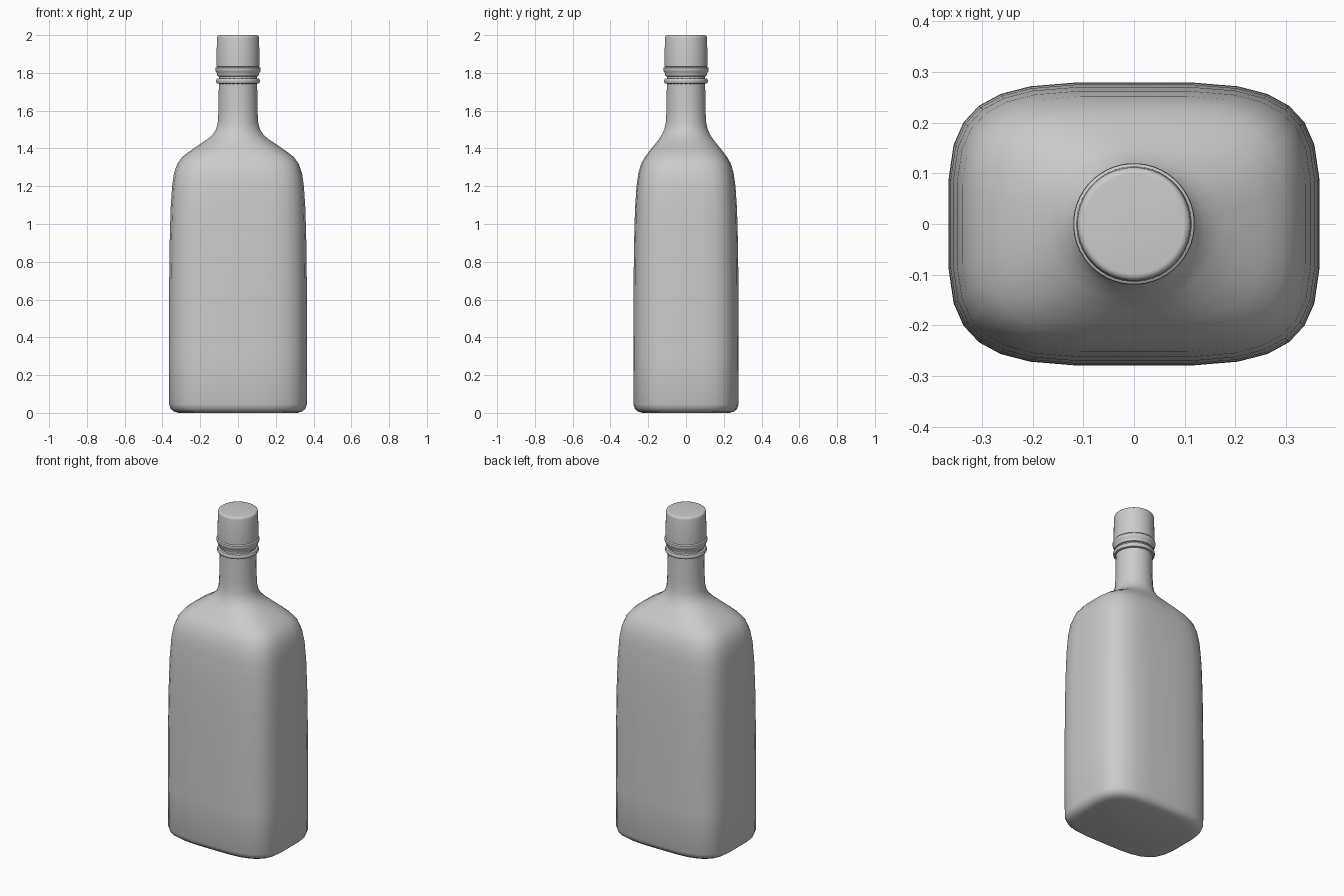
import bpy, bmesh, math


def ring_points(a, b, n, sides):
    # superellipse outline: n = 2 is an ellipse, larger is squarer
    pts = []
    for i in range(sides):
        t = 2 * math.pi * (i + 0.5) / sides
        c, s = math.cos(t), math.sin(t)
        pts.append((math.copysign(a * abs(c) ** (2 / n), c),
                    math.copysign(b * abs(s) ** (2 / n), s)))
    return pts


def loft(name, sections, sides):
    # sections: (z, half width, half depth, squareness)
    bm = bmesh.new()
    rings = [[bm.verts.new((x, y, z)) for x, y in ring_points(a, b, n, sides)]
             for z, a, b, n in sections]
    for lo, hi in zip(rings, rings[1:]):
        for i in range(sides):
            j = (i + 1) % sides
            bm.faces.new((lo[i], lo[j], hi[j], hi[i]))
    bm.faces.new(rings[0][::-1])
    bm.faces.new(rings[-1])
    mesh = bpy.data.meshes.new(name)
    bm.to_mesh(mesh)
    bm.free()
    ob = bpy.data.objects.new(name, mesh)
    bpy.context.collection.objects.link(ob)
    bpy.ops.object.select_all(action='DESELECT')
    ob.select_set(True)
    bpy.context.view_layer.objects.active = ob
    bpy.ops.object.shade_smooth_by_angle(angle=math.radians(40))
    return ob


def lathe(name, profile, sides=48):
    return loft(name, [(z, r, r, 2) for r, z in profile], sides)


# Glass body: rounded-rectangle base blending into a round neck
loft("bottle_body", [
    (0.00, 0.315, 0.230, 3.6), (0.006, 0.338, 0.253, 3.7),
    (0.02, 0.357, 0.271, 3.8), (0.045, 0.366, 0.279, 3.8),
    (0.30, 0.367, 0.280, 3.8), (0.65, 0.366, 0.279, 3.8),
    (0.90, 0.363, 0.276, 3.8), (1.08, 0.358, 0.271, 3.8),
    (1.20, 0.350, 0.263, 3.8), (1.27, 0.340, 0.253, 3.7),
    (1.32, 0.322, 0.238, 3.6), (1.355, 0.296, 0.218, 3.4),
    (1.385, 0.258, 0.195, 3.1), (1.415, 0.213, 0.171, 2.7),
    (1.445, 0.168, 0.147, 2.3), (1.47, 0.138, 0.130, 2.1),
    (1.50, 0.117, 0.116, 2), (1.535, 0.108, 0.108, 2),
    (1.60, 0.104, 0.104, 2), (1.75, 0.102, 0.102, 2),
    (1.84, 0.102, 0.102, 2)], 28)

# Thin bead around the neck
lathe("neck_bead", [(0.100, 1.742), (0.112, 1.745), (0.116, 1.752),
                    (0.116, 1.762), (0.112, 1.769), (0.100, 1.772)])

# Tamper collar below the cap
lathe("neck_collar", [(0.100, 1.780), (0.108, 1.783), (0.112, 1.792),
                      (0.113, 1.803), (0.118, 1.808), (0.120, 1.818),
                      (0.119, 1.827), (0.112, 1.832), (0.104, 1.833)])

# Cap with softly rounded top edge
lathe("cap", [(0.106, 1.830), (0.114, 1.833), (0.114, 1.850), (0.112, 1.985),
              (0.110, 1.994), (0.105, 1.999), (0.099, 2.0)])
